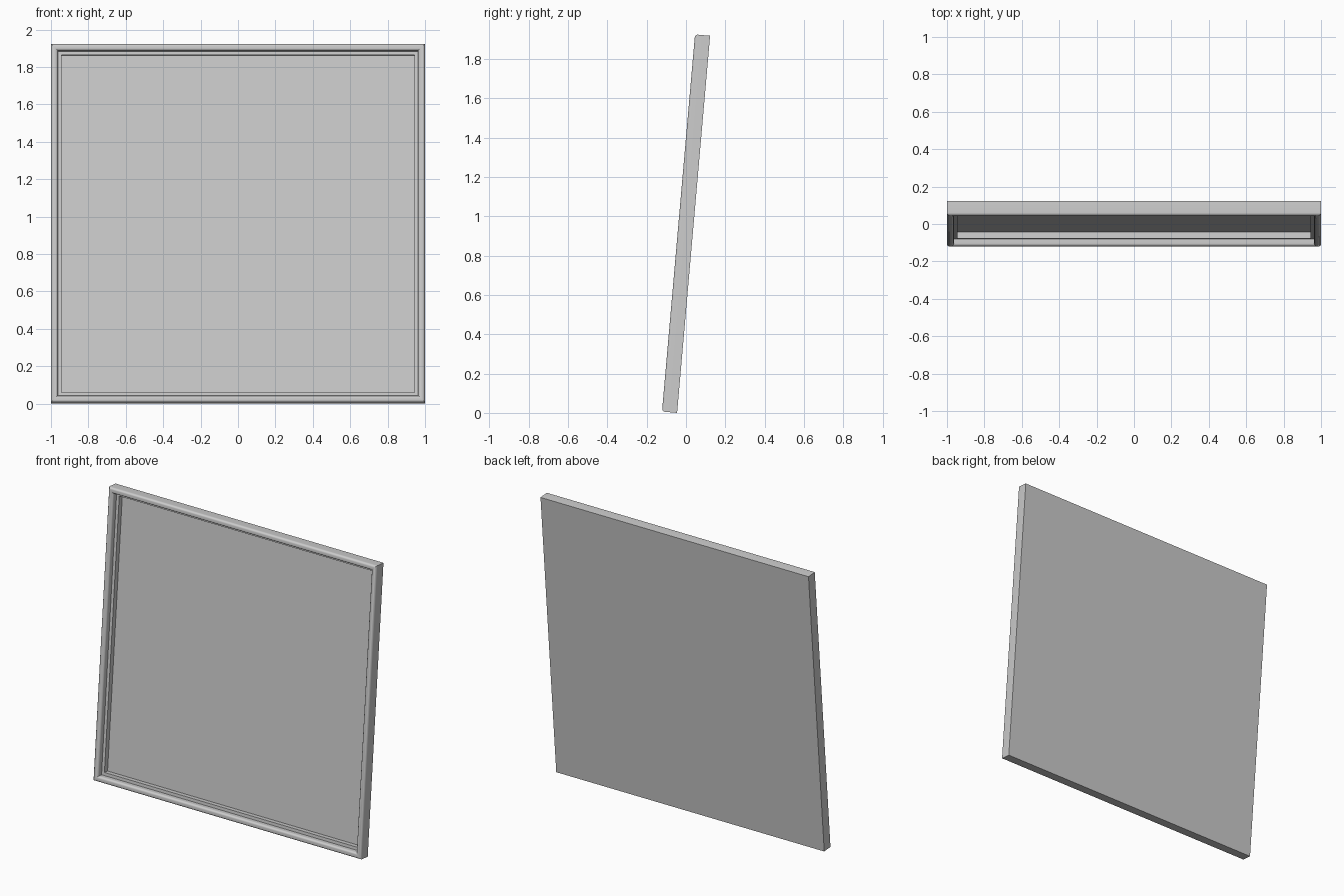
import bpy, bmesh, math

if "Cube" in bpy.data.objects:
    bpy.data.objects.remove(bpy.data.objects["Cube"])

W, H, T = 2.0, 1.925, 0.077      # width, height, thickness
TILT = math.radians(-5)
RAIL, LEDGE, R = 0.037, 0.057, 0.015   # rail width, ledge inner edge, rounding
PANEL_D = 0.074                  # depth of the panel face behind the front


def ring(bm, inset, depth):
    """Rectangle loop inset from the outline, at a depth behind the front."""
    x, lo, hi = W / 2 - inset, inset, H - inset
    return [bm.verts.new((sx, depth, z))
            for sx, z in ((-x, lo), (x, lo), (x, hi), (-x, hi))]


def place(name, bm):
    bmesh.ops.recalc_face_normals(bm, faces=bm.faces)
    mesh = bpy.data.meshes.new(name)
    bm.to_mesh(mesh)
    bm.free()
    ob = bpy.data.objects.new(name, mesh)
    bpy.context.collection.objects.link(ob)
    # lean backwards, standing on the rear bottom edge
    ob.rotation_euler.x = TILT
    ob.location = (0, -0.122, -T * math.sin(TILT))
    return ob


def arc(cx, cy, a0, a1, n=6):
    return [(cx + R * math.cos(math.radians(a0 + (a1 - a0) * i / n)),
             cy - R * math.sin(math.radians(a0 + (a1 - a0) * i / n)))
            for i in range(n + 1)]


# Frame: rounded rail with a stepped inner ledge, mitred corners, closed back
profile = ([(0, T)] + arc(R, R, 180, 90) + arc(RAIL - R, R, 90, 0)
           + [(RAIL, 0.040), (LEDGE, 0.040), (LEDGE, PANEL_D)])
bm = bmesh.new()
loops = [ring(bm, w, d) for w, d in profile]
for a, b in zip(loops, loops[1:]):
    for i in range(4):
        j = (i + 1) % 4
        bm.faces.new((a[i], a[j], b[j], b[i]))
bm.faces.new(loops[0][::-1])
frame = place("frame", bm)
# the shell is open at the front, so make sure its back faces backwards
back = max(frame.data.polygons, key=lambda p: p.area)
if back.normal.y < 0:
    frame.data.flip_normals()
bpy.context.view_layer.objects.active = frame
frame.select_set(True)
bpy.ops.object.shade_smooth_by_angle(angle=math.radians(30))

# Panel: flat face set deep inside the frame
bm = bmesh.new()
bm.faces.new(ring(bm, LEDGE, PANEL_D))
panel = place("panel", bm)
if panel.data.polygons[0].normal.y > 0:
    panel.data.flip_normals()
